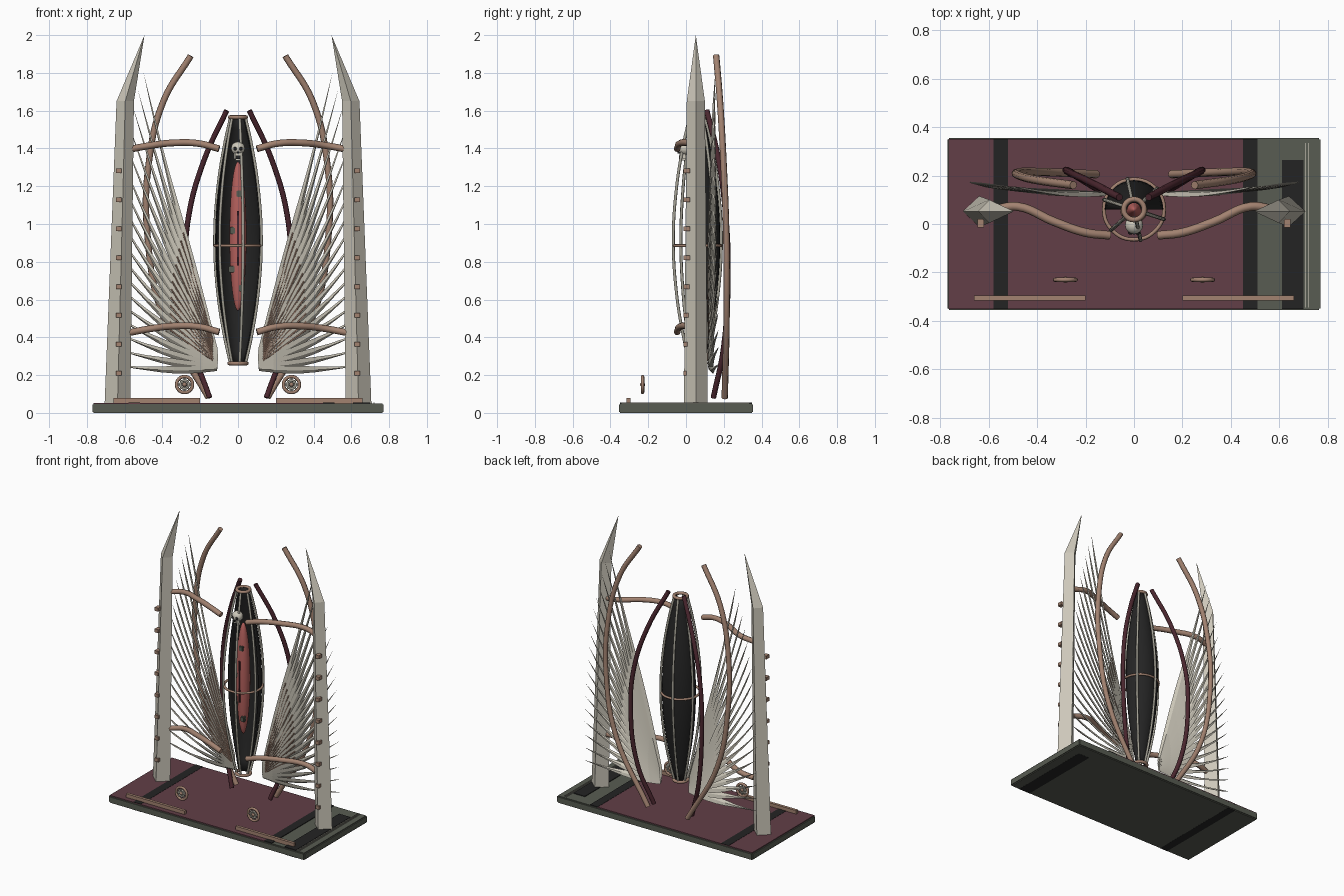
import bpy, bmesh, math
from mathutils import Vector, Matrix

if "Cube" in bpy.data.objects:
    bpy.data.objects.remove(bpy.data.objects["Cube"])


def mat(name, r, g, b):
    lin = lambda c: ((c / 255 + 0.055) / 1.055) ** 2.4
    m = bpy.data.materials.new(name)
    m.diffuse_color = (lin(r), lin(g), lin(b), 1)
    m.use_nodes = True
    m.node_tree.nodes["Principled BSDF"].inputs["Base Color"].default_value = m.diffuse_color
    return m


BONE = mat("pale bone", 205, 200, 186)
STEEL = mat("dull steel", 165, 162, 150)
BROWN = mat("copper brown", 162, 130, 112)
MAROON = mat("dark maroon", 74, 38, 46)
CARPET = mat("wine red", 98, 62, 71)
SLATE = mat("slate green", 88, 92, 82)
BLACK = mat("near black", 36, 36, 36)
FLESH = mat("raw flesh", 180, 96, 92)


def finish(name, bm, m, smooth=False):
    bmesh.ops.recalc_face_normals(bm, faces=bm.faces)
    me = bpy.data.meshes.new(name)
    bm.to_mesh(me)
    bm.free()
    me.materials.append(m)
    ob = bpy.data.objects.new(name, me)
    bpy.context.collection.objects.link(ob)
    if smooth:
        for p in me.polygons:
            p.use_smooth = True
    return ob


def box(name, x0, x1, y0, y1, z0, z1, m, bevel=0):
    bm = bmesh.new()
    mx = Matrix.Translation(((x0 + x1) / 2, (y0 + y1) / 2, (z0 + z1) / 2)) @ Matrix.Diagonal((x1 - x0, y1 - y0, z1 - z0, 1))
    bmesh.ops.create_cube(bm, size=1, matrix=mx)
    if bevel:
        bmesh.ops.bevel(bm, geom=bm.edges[:], offset=bevel, segments=2, affect='EDGES')
    return finish(name, bm, m)


def ball(name, c, r, m, u=16, v=10):
    bm = bmesh.new()
    mx = Matrix.Translation(c) @ Matrix.Diagonal((*r, 1))
    bmesh.ops.create_uvsphere(bm, u_segments=u, v_segments=v, radius=1, matrix=mx)
    return finish(name, bm, m, True)


def tube(name, pts, r, m, cyclic=False):
    cu = bpy.data.curves.new(name, 'CURVE')
    cu.dimensions = '3D'
    cu.bevel_depth, cu.bevel_resolution, cu.resolution_u = r, 2, 6
    cu.use_fill_caps = True
    sp = cu.splines.new('BEZIER')
    sp.bezier_points.add(len(pts) - 1)
    for bp, p in zip(sp.bezier_points, pts):
        bp.co = p
        bp.handle_left_type = bp.handle_right_type = 'AUTO'
    sp.use_cyclic_u = cyclic
    tmp = bpy.data.objects.new(name + "_path", cu)
    bpy.context.collection.objects.link(tmp)
    dg = bpy.context.evaluated_depsgraph_get()
    me = bpy.data.meshes.new_from_object(tmp.evaluated_get(dg))
    bpy.data.objects.remove(tmp)
    me.materials.clear()
    me.materials.append(m)
    ob = bpy.data.objects.new(name, me)
    bpy.context.collection.objects.link(ob)
    return ob


def ring(name, c, R, r, m, upright=False):
    pts = []
    for i in range(8):
        a = i * math.pi / 4
        u, v = R * math.cos(a), R * math.sin(a)
        pts.append((c[0] + u, c[1], c[2] + v) if upright else (c[0] + u, c[1] + v, c[2]))
    return tube(name, pts, r, m, True)


def loft(name, rings, m):
    """Skin a list of equal-sized vertex rings; the last one may be a single point."""
    bm = bmesh.new()
    vs = [[bm.verts.new(p) for p in rg] for rg in rings]
    for a, b in zip(vs, vs[1:]):
        n = len(a)
        for i in range(n):
            j = (i + 1) % n
            bm.faces.new((a[i], a[j], b[0]) if len(b) == 1 else (a[i], a[j], b[j], b[i]))
    bm.faces.new(vs[0])
    return finish(name, bm, m)


# plinth with carpet, dark bands and side panel
box("plinth", -.77, .77, -.355, .355, 0, .05, SLATE, .006)
box("carpet", -.765, .45, -.35, .35, .048, .053, CARPET)
for i, (a, b) in enumerate([(-.58, -.52), (.45, .51)]):
    box(f"floor_band_{i}", a, b, -.35, .35, .048, .0545, BLACK)
box("side_panel", .61, .70, -.35, .265, .048, .0545, BLACK)
for i, x in enumerate((.708, .720)):
    box(f"floor_line_{i}", x - .002, x + .002, -.345, .335, .048, .056, STEEL)
box("under_band_left", -.58, -.52, -.35, .35, -.0005, .002, BLACK)
box("under_band_right", .61, .70, -.35, .265, -.0005, .002, BLACK)

for s, side in ((-1, "left"), (1, "right")):
    # diamond-section pillar with a leaning point
    def diamond(x, y, hx, hy, z):
        return [(s * (x + hx), y, z), (s * x, y + hy, z), (s * (x - hx), y, z), (s * x, y - hy, z)]
    loft(f"pillar_{side}", [diamond(.638, .052, .068, .063, .05),
                            diamond(.597, .052, .046, .048, 1.65), [(s * .495, .052, 2.0)]], BONE)
    for i in range(8):
        z = .21 + .153 * i
        box(f"pillar_stud_{side}_{i}", s * .632 - .014, s * .632 + .014, -.014, .02, z - .012, z + .012, BROWN)

    # arms joining pillar and capsule
    for label, z in (("lower", .425), ("upper", 1.395)):
        tube(f"{label}_arm_{side}", [(s * .575, .06, z), (s * .48, .072, z + .018), (s * .33, .01, z + .035),
                                     (s * .2, -.035, z + .03), (s * .10, -.047, z + .003)], .018, BROWN)

    # long curved horns behind the wings
    tube(f"outer_horn_{side}", [(s * x, y, z) for x, y, z in (
        (.25, .16, 1.89), (.395, .18, 1.65), (.475, .2, 1.3), (.48, .213, .95), (.40, .215, .52), (.155, .205, .08))],
        .017, BROWN)
    tube(f"inner_horn_{side}", [(s * x, y, z) for x, y, z in (
        (.06, .11, 1.6), (.175, .17, 1.35), (.26, .21, 1.05), (.28, .222, .75), (.24, .2, .35), (.15, .145, .08))],
        .015, MAROON)

    # wing: fan of curved tapering blades
    N = 18
    for i in range(N):
        t = i / (N - 1)
        root = Vector((.11 + .01 * t, .125, .235 + .1 * t))
        tip = Vector((.68 - .18 * t ** 3, .175 - .02 * t, .26 + 1.54 * t))
        d = (tip - root).normalized()
        perp = Vector((d.z, 0, -d.x)).normalized()
        ctrl = root.lerp(tip, .55) + perp * (.035 if t < .75 else .02) + Vector((0, -.025, 0))
        wide = (perp * .85 + Vector((0, .5, 0))).normalized()
        thin = d.cross(wide).normalized()
        secs, K = [], 8
        for k in range(K):
            u = k / K
            c = root * (1 - u) ** 2 + ctrl * (2 * u * (1 - u)) + tip * u * u
            w = .5 * (.03 + .022 * math.sin(math.pi * min(1, u * 1.5))) * (1 - u ** 2.2)
            secs.append([c + wide * w, c + thin * .006, c - wide * w, c - thin * .006])
        secs.append([tip])
        loft(f"feather_{side}_{i}", [[(s * p.x, p.y, p.z) for p in sc] for sc in secs], BONE)
        # short quill along the inner half of each blade
        if i > 4:
            q = [root * (1 - u) ** 2 + ctrl * (2 * u * (1 - u)) + tip * u * u for u in (.03, .2, .4)]
            tube(f"quill_{side}_{i}", [(s * p.x, p.y - .007, p.z) for p in q], .004, BROWN)

    # wheel medallion and floor rail
    c = (s * .283, -.23, .15)
    ring(f"wheel_rim_{side}", c, .042, .009, BROWN, True)
    ring(f"wheel_inner_rim_{side}", c, .022, .006, STEEL, True)
    for k in range(4):
        a = k * math.pi / 4
        dx, dz = .042 * math.cos(a), .042 * math.sin(a)
        tube(f"wheel_spoke_{side}_{k}", [(c[0] - dx, c[1], c[2] - dz), (c[0] + dx, c[1], c[2] + dz)], .005, STEEL)
    ball(f"wheel_hub_{side}", c, (.012, .014, .012), BROWN, 10, 6)
    box(f"floor_rail_{side}", min(s * .2, s * .66), max(s * .2, s * .66), -.315, -.295, .05, .078, BROWN)

# central capsule: black half shell open to the front
CY, Z0, Z1 = .06, .26, 1.565


def radius(t):
    return .042 + .088 * math.sin(math.pi * t) ** .9 if 0 < t < 1 else .042


bm = bmesh.new()
rows = []
for k in range(21):
    t = k / 20
    r = radius(t) - .012
    rows.append([bm.verts.new((r * math.cos(a), CY + r * math.sin(a), Z0 + (Z1 - Z0) * t))
                 for a in (math.pi * j / 14 for j in range(15))])
for a, b in zip(rows, rows[1:]):
    for j in range(14):
        bm.faces.new((a[j], a[j + 1], b[j + 1], b[j]))
shell = finish("capsule_shell", bm, BLACK, True)
sol = shell.modifiers.new("thickness", 'SOLIDIFY')
sol.thickness, sol.offset = .006, 0

# cage ribs and hoops
for k in range(6):
    a = math.radians(-78 + 60 * k)
    tube(f"capsule_rib_{k}", [(radius(t) * math.cos(a), CY + radius(t) * math.sin(a), Z0 + (Z1 - Z0) * t)
                              for t in (0, .12, .3, .5, .7, .88, 1)], .008, STEEL)
ring("waist_hoop", (0, CY, .885), .124, .008, BROWN)
ring("top_collar", (0, CY, 1.565), .042, .011, BROWN)
ring("bottom_collar", (0, CY, .262), .046, .011, BROWN)

# flesh core with dark streak and grey patches
ball("flesh_core", (0, CY, .935), (.045, .045, .395), FLESH, 20, 20)
box("core_streak", -.004, .006, .010, .03, .78, 1.07, MAROON)
for i, (x, z) in enumerate([(.008, 1.16), (-.028, .965), (-.034, .76), (.02, .66)]):
    box(f"core_patch_{i}", x - .015, x + .015, .018, .045, z - .018, z + .018, SLATE, .004)

# skull mounted at the top of the capsule
ball("skull", (0, -.005, 1.40), (.037, .037, .036), BONE)
box("skull_jaw", -.02, .02, -.035, .005, 1.335, 1.385, BONE, .008)
for s in (-1, 1):
    ball(f"eye_socket_{s}", (s * .015, -.036, 1.398), (.010, .008, .010), BLACK, 10, 6)
box("skull_mouth", -.014, .014, -.038, -.03, 1.345, 1.362, BLACK)
box("skull_nose", -.004, .004, -.044, -.03, 1.372, 1.384, BLACK)
